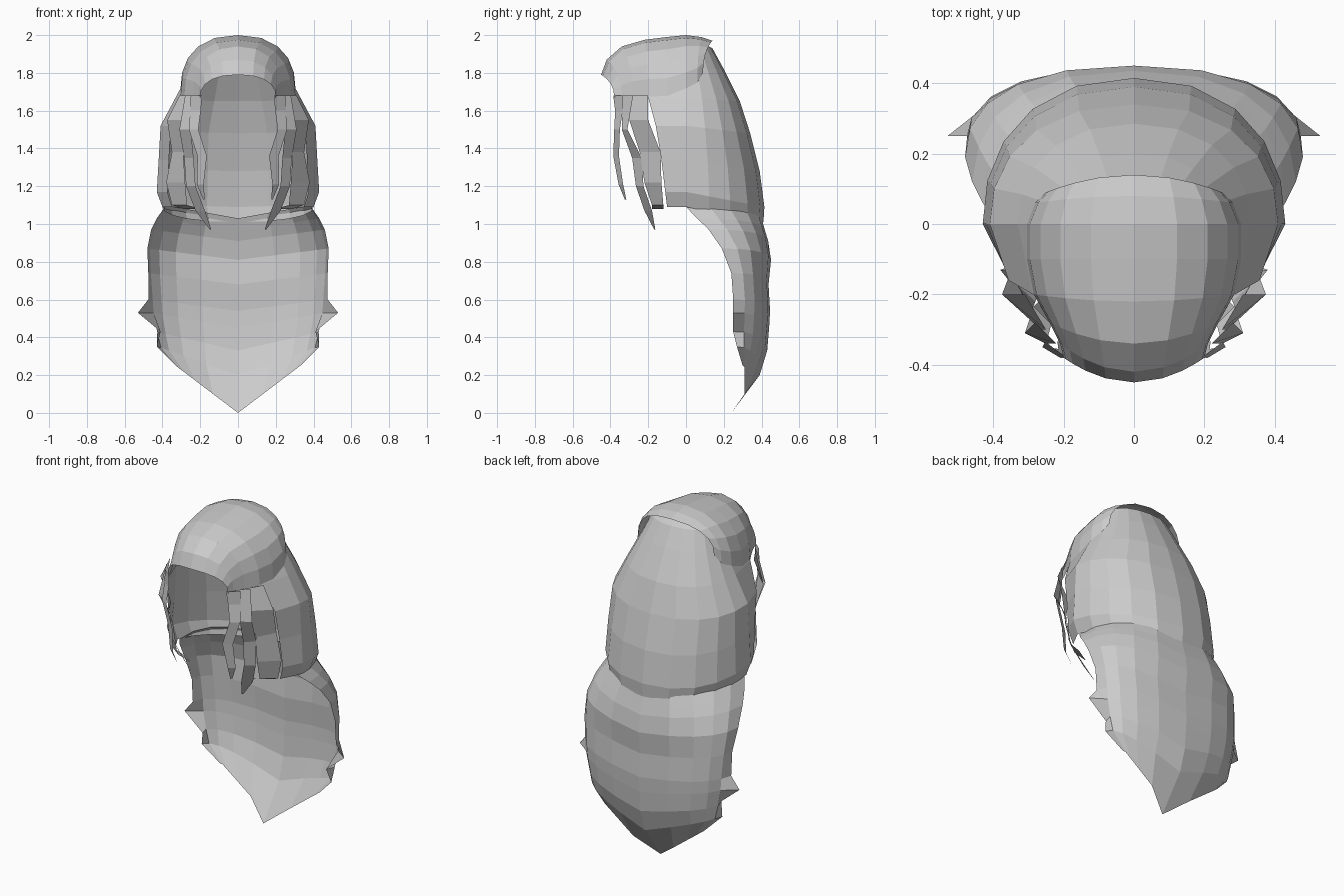
import bpy
from math import sin, cos, radians


def grid(name, rows):
    """Half-surface from rows of points, mirrored across x = 0."""
    n = len(rows[0])
    verts = [p for r in rows for p in r]
    faces = [(i * n + j, i * n + j + 1, (i + 1) * n + j + 1, (i + 1) * n + j)
             for i in range(len(rows) - 1) for j in range(n - 1)]
    mesh = bpy.data.meshes.new(name)
    mesh.from_pydata(verts, [], faces)
    obj = bpy.data.objects.new(name, mesh)
    bpy.context.collection.objects.link(obj)
    m = obj.modifiers.new("mirror", 'MIRROR')
    m.use_axis = (True, False, False)
    m.use_clip = True
    return obj


def arc(deg, e):
    """Rounded-box quarter arc: returns (across, along)."""
    a = radians(deg)
    return abs(sin(a)) ** e, max(cos(a), 0) ** e


ANGLES = (0, 20, 40, 58, 75, 90)

# Crown cap: cross-sections from fringe to back (y, sweep back, half width, top z, bottom z)
cap = [(-.45, .07, .20, 1.79, 1.67), (-.42, .08, .21, 1.87, 1.67), (-.34, .06, .24, 1.94, 1.67),
       (-.22, .02, .285, 1.975, 1.67), (-.10, 0, .305, 1.99, 1.67), (0, 0, .305, 2.0, 1.71),
       (.08, -.02, .28, 1.99, 1.75), (.14, -.05, .25, 1.97, 1.80)]
rows = []
for y, dy, w, zt, zb in cap:
    row = []
    for d in ANGLES:
        s, c = arc(d, .85)
        row.append((w * s, y + dy * s * s, zb + (zt - zb) * c))
    rows.append(row)
grid("crown_cap", rows)

# Upper back hair: U-shaped levels (z, half width, back y, front y, centre sag)
upper = [(1.985, .10, .04, -.03, 0), (1.93, .20, .14, -.05, 0), (1.82, .25, .20, -.10, 0),
         (1.67, .33, .285, -.20, .02), (1.52, .41, .34, -.16, .04), (1.34, .42, .39, -.13, .06),
         (1.17, .43, .415, -.11, .08), (1.09, .40, .41, -.10, .08)]
rows = []
for z, w, yb, yf, sag in upper:
    row = []
    for d in ANGLES:
        s, c = arc(d, .9)
        row.append((w * s, yb * c, z - sag * c))
    row.append((w * .87, yf, z))
    rows.append(row)
grid("upper_back_hair", rows)

# Lower back hair: levels (edge z, half width, edge x, back y, edge y, centre sag)
lower = [(1.10, .39, .38, .40, -.01, .07), (1.03, .43, .43, .42, .06, .07),
         (.97, .455, .46, .435, .12, .06), (.87, .48, .48, .45, .19, .06),
         (.74, .475, .475, .437, .24, .06), (.60, .465, .475, .445, .25, .06),
         (.53, .46, .53, .44, .25, .08), (.43, .44, .41, .43, .25, .10),
         (.35, .42, .43, .39, .27, .15), (.25, .33, .33, .24, .30, .25)]
rows = []
for z, w, ex, yb, yf, sag in lower:
    row = []
    for d in ANGLES:
        s, c = arc(d, .85)
        x = ex if d == 90 else w * s
        y = yf + (yb - yf) * c
        if z == .25 and 0 < d < 90:
            y = .31
        row.append((x, y, z - sag * (1 - s)))
    rows.append(row)
grid("lower_back_hair", rows)


# Loose front locks: wavy ribbons (x, y, z, half width in x, half width in y)
def ribbon(name, path):
    grid(name, [[(x - a, y - b, z), (x + a, y + b, z)] for x, y, z, a, b in path])


ribbon("inner_lock", [(.22, -.36, 1.68, .03, .025), (.225, -.355, 1.6, .028, .02),
                      (.235, -.365, 1.5, .025, .015), (.19, -.37, 1.36, .025, .015),
                      (.20, -.345, 1.21, .018, .012), (.18, -.32, 1.13, .004, .004)])
ribbon("outer_lock", [(.25, -.31, 1.68, .03, .03), (.28, -.325, 1.5, .03, .015),
                      (.26, -.26, 1.35, .025, .025), (.25, -.245, 1.2, .025, .02),
                      (.20, -.20, 1.07, .025, .02), (.145, -.165, .97, .004, .003)])
ribbon("side_lock", [(.28, -.25, 1.68, .03, .05), (.32, -.25, 1.55, .055, .05),
                     (.32, -.19, 1.38, .03, .055), (.33, -.175, 1.22, .05, .045),
                     (.31, -.15, 1.1, .04, .03), (.24, -.15, 1.08, .05, .03)])
